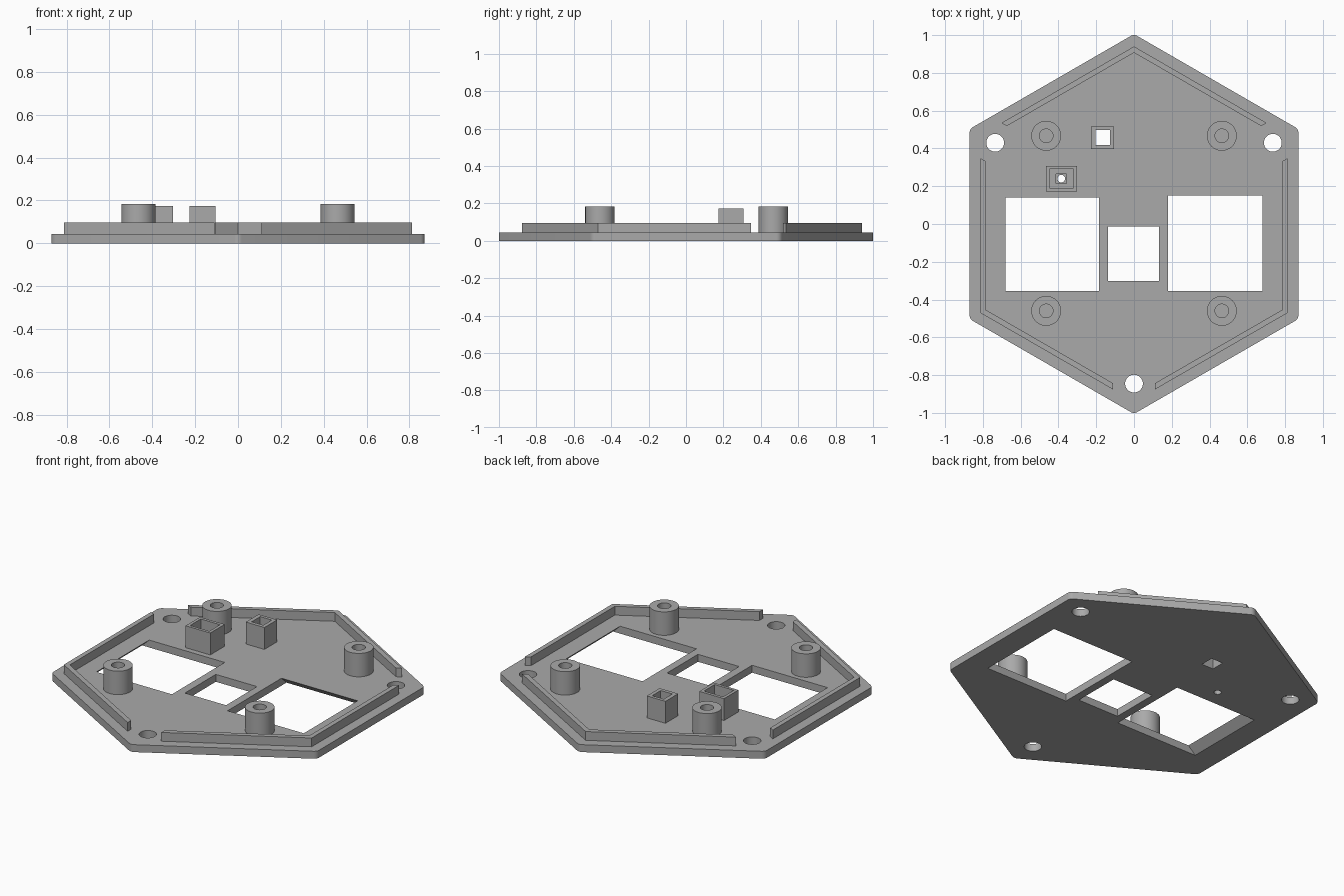
import bpy
import bmesh
from math import cos, sin, pi, radians

cube = bpy.data.objects.get("Cube")
if cube:
    bpy.data.objects.remove(cube, do_unlink=True)

PLATE, LIP, BOX, POST = 0.044, 0.096, 0.174, 0.183

grey = bpy.data.materials.new("plain grey")
grey.use_nodes = True
colour = (0.4, 0.4, 0.4, 1)
grey.diffuse_color = colour
grey.node_tree.nodes["Principled BSDF"].inputs["Base Color"].default_value = colour


def loft(name, low, high, z0, z1):
    """Solid between two matching outlines."""
    bm = bmesh.new()
    a = [bm.verts.new((x, y, z0)) for x, y in low]
    b = [bm.verts.new((x, y, z1)) for x, y in high]
    bm.faces.new(a)
    bm.faces.new(b)
    for i in range(len(a)):
        j = (i + 1) % len(a)
        bm.faces.new((a[i], a[j], b[j], b[i]))
    bmesh.ops.recalc_face_normals(bm, faces=bm.faces)
    mesh = bpy.data.meshes.new(name)
    bm.to_mesh(mesh)
    bm.free()
    mesh.materials.append(grey)
    obj = bpy.data.objects.new(name, mesh)
    bpy.context.collection.objects.link(obj)
    return obj


def prism(name, outline, z0, z1):
    return loft(name, outline, outline, z0, z1)


def rect(x0, x1, y0, y1):
    return [(x0, y0), (x1, y0), (x1, y1), (x0, y1)]


def circle(x, y, r, n=48):
    return [(x + r * cos(2 * pi * i / n), y + r * sin(2 * pi * i / n)) for i in range(n)]


def activate(obj):
    bpy.ops.object.select_all(action='DESELECT')
    obj.select_set(True)
    bpy.context.view_layer.objects.active = obj


def cut(obj, *cutters):
    for cutter in cutters:
        cutter.hide_render = True
        activate(obj)
        mod = obj.modifiers.new("cut", 'BOOLEAN')
        mod.operation, mod.solver, mod.object = 'DIFFERENCE', 'EXACT', cutter
        bpy.ops.object.modifier_apply(modifier=mod.name)
        bpy.data.objects.remove(cutter, do_unlink=True)


def smooth(obj):
    activate(obj)
    bpy.ops.object.shade_smooth_by_angle(angle=radians(25))


# Hexagonal base plate with rounded corners
corner_r, corner_c = 0.035, 0.965
outline = []
for k in range(6):
    mid = pi / 2 + k * pi / 3
    for s in range(-3, 4):
        a = mid + s * pi / 18
        outline.append((corner_c * cos(mid) + corner_r * cos(a),
                        corner_c * sin(mid) + corner_r * sin(a)))
plate = prism("base_plate", outline, 0, PLATE)


def window(x0, x1, y0, y1, left=0, right=0, back=0):
    """Window cutter; the named sides flare outward toward the underside."""
    def at(f):
        return rect(x0 - left * f, x1 + right * f, y0, y1 + back * f)
    return loft("window_cutter", at(2), at(-1), -PLATE, 2 * PLATE)


flare = 0.047
cut(plate,
    window(-0.68, -0.185, -0.355, 0.14, left=flare),
    window(0.18, 0.68, -0.355, 0.15, right=flare, back=flare),
    window(-0.137, 0.133, -0.302, -0.012))
for x, y in [(-0.735, 0.43), (0.735, 0.43), (0, -0.845)]:
    cut(plate, prism("screw_hole", circle(x, y, 0.047), -0.1, 0.1))

# Square sockets standing on the plate, open through it
small_well = rect(-0.203, -0.127, 0.418, 0.498)
cut(plate, prism("well_cutter", small_well, -0.1, 0.1),
    prism("pin_hole", circle(-0.385, 0.24, 0.02), -0.1, 0.1))
small_socket = prism("small_socket", rect(-0.227, -0.105, 0.397, 0.517), PLATE, BOX)
cut(small_socket, prism("well_cutter", small_well, 0, 0.3))
large_socket = prism("large_socket", rect(-0.465, -0.303, 0.173, 0.308), PLATE, BOX)
cut(large_socket,
    prism("well_cutter", rect(-0.447, -0.321, 0.19, 0.29), 0.075, 0.3),
    prism("inner_well_cutter", rect(-0.413, -0.357, 0.214, 0.266), 0, 0.3))
smooth(plate)

# Hollow round posts
for side, x in (("right", -0.465), ("left", 0.465)):
    for end, y in (("front", -0.46), ("back", 0.467)):
        post = prism(f"{end}_{side}_post", circle(x, y, 0.079), PLATE, POST)
        cut(post, prism("bore", circle(x, y, 0.036), 0, 0.3))
        smooth(post)

# Raised lips following the plate edge
slope = 0.577
outer, inner = 0.94, 0.907
prism("back_lip", [(0, outer), (-0.702, outer - 0.702 * slope),
                   (-0.673, inner - 0.673 * slope), (0, inner),
                   (0.673, inner - 0.673 * slope), (0.702, outer - 0.702 * slope)],
      PLATE, LIP)
for name, s in (("right_lip", -1), ("left_lip", 1)):
    path = [(0.813, 0.348), (0.813, 0.813 * slope - outer), (0.11, 0.11 * slope - outer),
            (0.11, 0.11 * slope - inner), (0.785, 0.785 * slope - inner), (0.785, 0.332)]
    prism(name, [(s * x, y) for x, y in path], PLATE, LIP)
